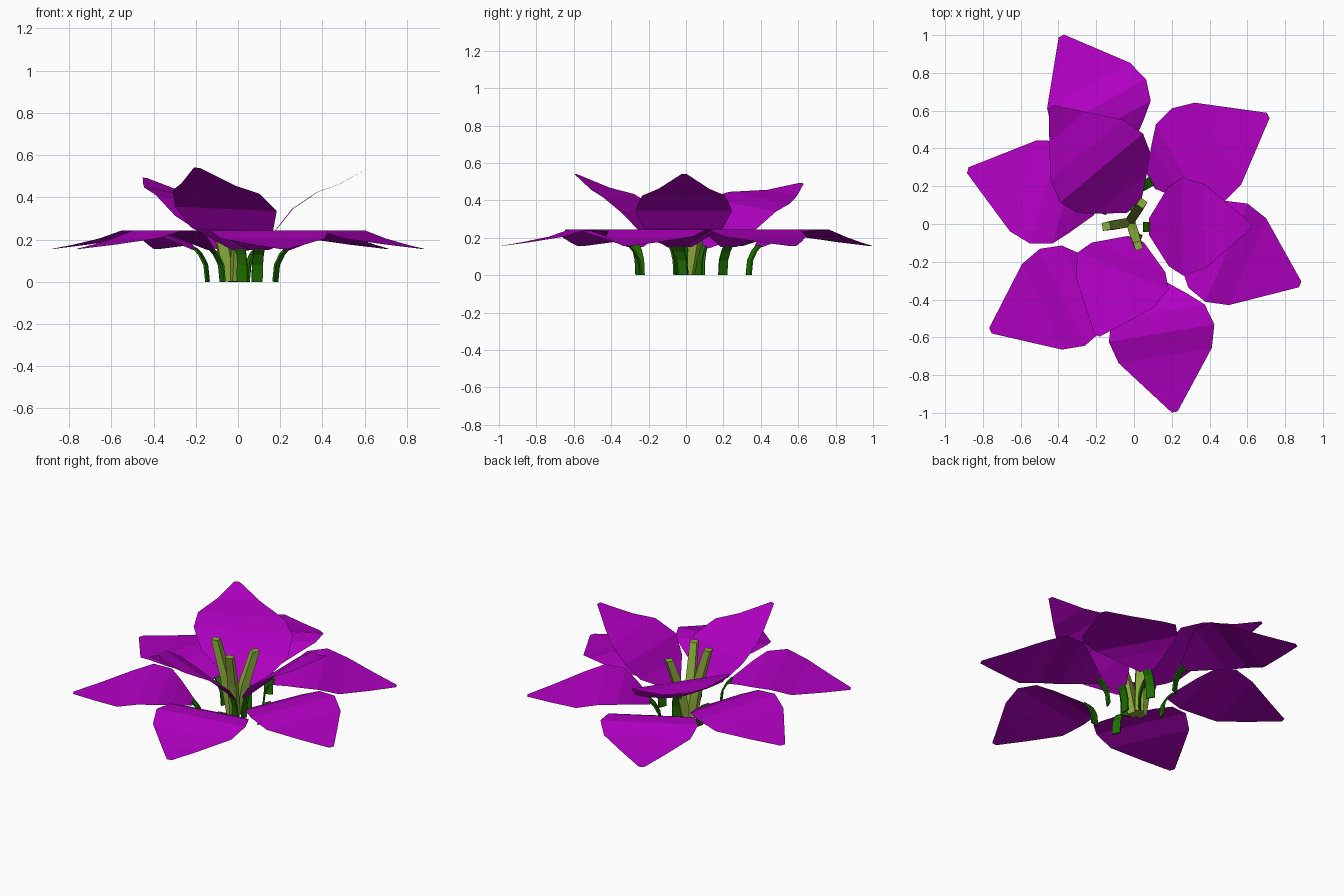
import bpy
from mathutils import Vector

if "Cube" in bpy.data.objects:
    bpy.data.objects.remove(bpy.data.objects["Cube"])


def material(name, color):
    mat = bpy.data.materials.new(name)
    mat.use_nodes = True
    mat.diffuse_color = (*color, 1)
    mat.node_tree.nodes["Principled BSDF"].inputs["Base Color"].default_value = (*color, 1)
    return mat


PURPLE = material("petal purple", (0.45, 0.0, 0.55))
GREEN = material("stalk green", (0.013, 0.16, 0.0))
OLIVE = material("stamen olive green", (0.27, 0.42, 0.045))


def add_mesh(name, verts, faces, mat):
    mesh = bpy.data.meshes.new(name)
    mesh.from_pydata(verts, [], faces)
    mesh.materials.append(mat)
    obj = bpy.data.objects.new(name, mesh)
    bpy.context.collection.objects.link(obj)
    return obj


def ribbon(name, base, tip, rows, mat, roll=0.0):
    """Sheet along base->tip; rows are (fraction of length, height, half width)."""
    base, tip = Vector(base), Vector(tip)
    side = (tip - base).normalized().orthogonal()
    verts = []
    for f, z, half in rows:
        centre = base.lerp(tip, f)
        for sign in (-1, 1):
            p = centre + side * half * sign
            verts.append((p.x, p.y, z + roll * half * sign))
    faces = [(i, i + 1, i + 3, i + 2) for i in range(0, len(verts) - 2, 2)]
    return add_mesh(name, verts, faces, mat)


def stalk(name, base, tip, reach):
    """Thin curved strip from the ground up to the petal base."""
    length = (Vector(tip) - Vector(base)).length
    path = [(-1, 0), (-0.85, 0.08), (-0.4, 0.13), (0.05, 0.157)]
    rows = [(s * reach / length, z, 0.026) for s, z in path]
    obj = ribbon(name, base, tip, rows, GREEN)
    mod = obj.modifiers.new("thickness", "SOLIDIFY")
    mod.thickness = 0.009
    mod.offset = 0


# Petal profiles
OUTER = [(0, 0.15, 0.045), (0.14, 0.205, 0.17), (0.24, 0.236, 0.25),
         (0.40, 0.243, 0.283), (0.57, 0.205, 0.25), (0.8, 0.176, 0.125),
         (1, 0.155, 0.016)]
STEEP = [(0, 0.15, 0.045), (0.19, 0.25, 0.21), (0.33, 0.345, 0.26),
         (0.55, 0.425, 0.222), (0.74, 0.462, 0.135), (1, 0.54, 0.015)]
LEANING = [(0, 0.15, 0.05), (0.14, 0.22, 0.17), (0.24, 0.28, 0.25),
           (0.39, 0.375, 0.285), (0.57, 0.413, 0.25), (0.8, 0.44, 0.125),
           (1, 0.492, 0.015)]

# Outer ring of six drooping petals
outer = [((-0.05, 0.386), (-0.385, 0.995)), ((0.09, 0.225), (0.71, 0.575)),
         ((0.23, -0.04), (0.88, -0.32)), ((0.10, -0.30), (0.215, -0.995)),
         ((-0.125, -0.27), (-0.76, -0.565)), ((-0.20, 0.09), (-0.88, 0.285))]
for i, (base, tip) in enumerate(outer, 1):
    ribbon(f"outer_petal_{i}", base, tip, OUTER, PURPLE)
    stalk(f"outer_stalk_{i}", base, tip, 0.058)

# Inner ring of three raised petals
inner = [((0.08, -0.015), (0.62, -0.01), STEEP, 0.0),
         ((0.0, 0.09), (-0.44, 0.62), LEANING, 0.13),
         ((0.01, -0.08), (-0.195, -0.59), STEEP, 0.04)]
for i, (base, tip, rows, tilt) in enumerate(inner, 1):
    # the tilt lifts the side that points toward -x
    axis = Vector(tip) - Vector(base)
    roll = -tilt if axis.orthogonal().x > 0 else tilt
    ribbon(f"inner_petal_{i}", base, tip, rows, PURPLE, roll)
    stalk(f"inner_stalk_{i}", base, tip, 0.028)


# Stamens: square bars that bend outward
def stamen(name, foot, head):
    foot, head = Vector(foot), Vector(head)
    out = Vector((head.x - foot.x, head.y - foot.y, 0)).normalized()
    side = Vector((-out.y, out.x, 0))
    bend = foot.lerp(head, 0.5) - out * 0.012
    verts = []
    for p, r in ((foot, 0.025), (bend, 0.025), (head, 0.021)):
        verts += [p + (out * a + side * b) * r
                  for a, b in ((-1, -1), (1, -1), (1, 1), (-1, 1))]
    faces = [(k + j, k + (j + 1) % 4, k + 4 + (j + 1) % 4, k + 4 + j)
             for k in (0, 4) for j in range(4)]
    add_mesh(name, verts, faces + [(3, 2, 1, 0), (8, 9, 10, 11)], OLIVE)


stamen("stamen_left", (-0.045, 0.005, 0), (-0.147, -0.012, 0.45))
stamen("stamen_front", (-0.01, -0.015, 0), (0.022, -0.115, 0.42))
stamen("stamen_back", (-0.015, 0.025, 0), (0.042, 0.11, 0.38))
